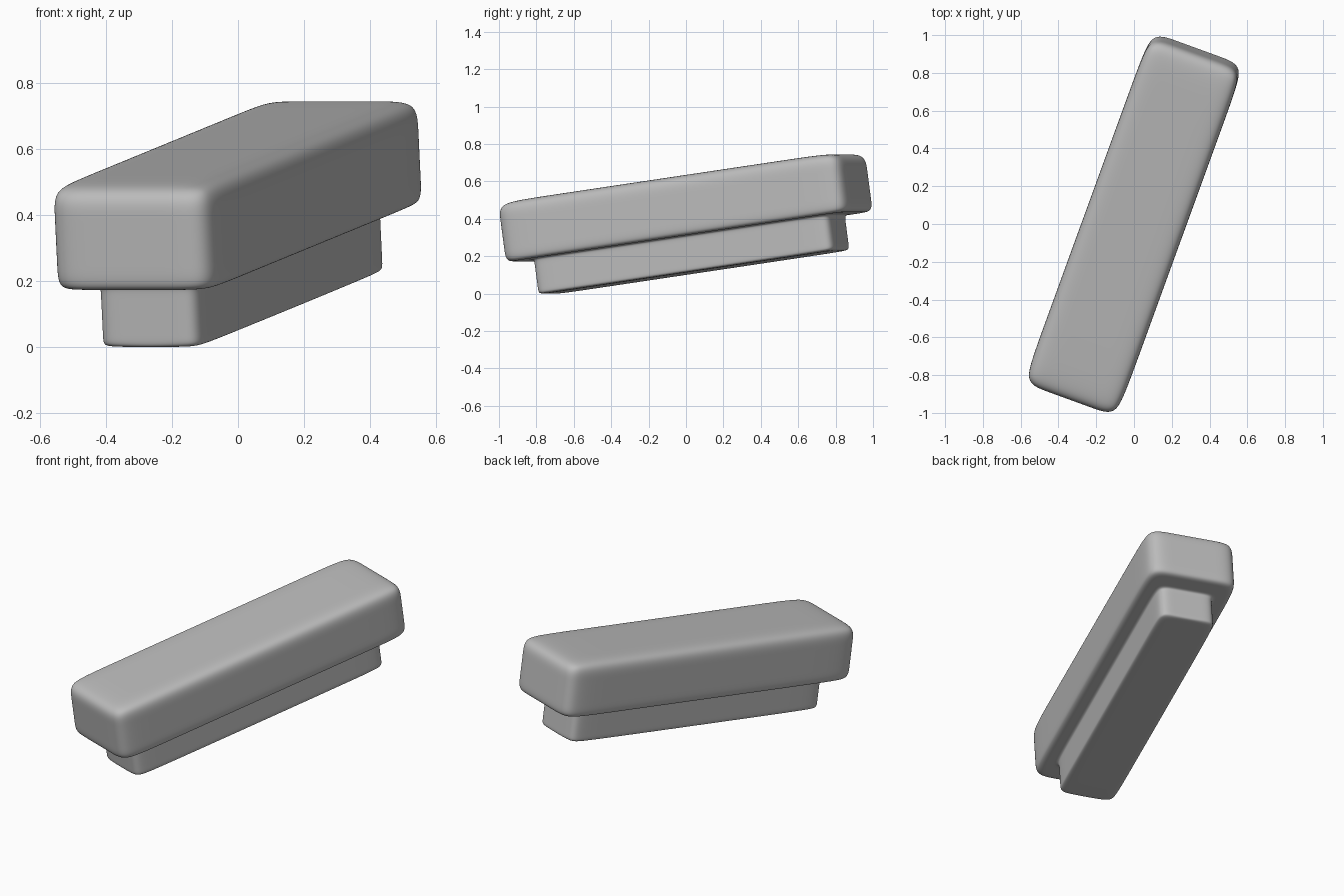
import bpy
import bmesh
from math import radians
from mathutils import Euler

if "Cube" in bpy.data.objects:
    bpy.data.objects.remove(bpy.data.objects["Cube"])

grey = bpy.data.materials.new("plain grey")
grey.use_nodes = True
COLOUR = (0.5, 0.5, 0.5, 1)
grey.diffuse_color = COLOUR
grey.node_tree.nodes["Principled BSDF"].inputs["Base Color"].default_value = COLOUR


def ring(bm, length, width, corner_l, corner_w, height):
    """Rectangular loop with two support points beside each corner."""
    l, w = length - corner_l, width - corner_w
    quarter = [(width, -l), (width, l), (width, length), (w, length), (-w, length), (-width, length)]
    points = quarter + [(-x, -y) for x, y in quarter]
    return [bm.verts.new((x, y, height)) for x, y in points]


def cap(bm, loop, length, width, corner_l, corner_w, height):
    """Close a loop with a three by three patch of quads."""
    l, w = length - corner_l, width - corner_w
    a, b, c, d = [bm.verts.new((x, y, height)) for x, y in ((w, -l), (w, l), (-w, l), (-w, -l))]
    r = loop
    bm.faces.new((a, b, c, d))
    inner = [a, b, c, d]
    for i in range(4):
        p, q = inner[i], inner[(i + 1) % 4]
        s = i * 3
        bm.faces.new((r[s], r[s + 1], q, p))
        bm.faces.new((r[s + 1], r[s + 2], r[(s + 3) % 12], q))


# Body and narrower foot as one continuous skin, listed from top to bottom
body = (0.985, 0.263, 0.20, 0.13)
lip = (0.93, 0.215, 0.17, 0.10)
groove = (0.88, 0.19, 0.15, 0.09)
foot = (0.85, 0.165, 0.14, 0.08)
levels = [
    (body, 0.629), (body, 0.53), (body, 0.38), (body, 0.307),
    (lip, 0.307), (groove, 0.307),
    (foot, 0.307), (foot, 0.275), (foot, 0.14), (foot, 0.114),
]

bm = bmesh.new()
loops = [ring(bm, *size, height) for size, height in levels]
for upper, lower in zip(loops, loops[1:]):
    for i in range(12):
        j = (i + 1) % 12
        bm.faces.new((upper[i], upper[j], lower[j], lower[i]))
cap(bm, loops[0], *body, levels[0][1])
cap(bm, loops[-1], 0.85, 0.165, 0.05, 0.04, levels[-1][1])
bmesh.ops.recalc_face_normals(bm, faces=bm.faces)

# Tilt the bar along its length, then turn it
turn = Euler((radians(8), 0, radians(-20))).to_matrix()
bmesh.ops.rotate(bm, cent=(0, 0, 0), matrix=turn, verts=bm.verts)
# Re-centre after the tilt
bmesh.ops.translate(bm, vec=(0.021, 0.058, 0), verts=bm.verts)

mesh = bpy.data.meshes.new("rounded_bar")
bm.to_mesh(mesh)
bm.free()
mesh.materials.append(grey)
bar = bpy.data.objects.new("rounded_bar", mesh)
bpy.context.collection.objects.link(bar)
for poly in mesh.polygons:
    poly.use_smooth = True
soften = bar.modifiers.new("soften", "SUBSURF")
soften.levels = soften.render_levels = 4
